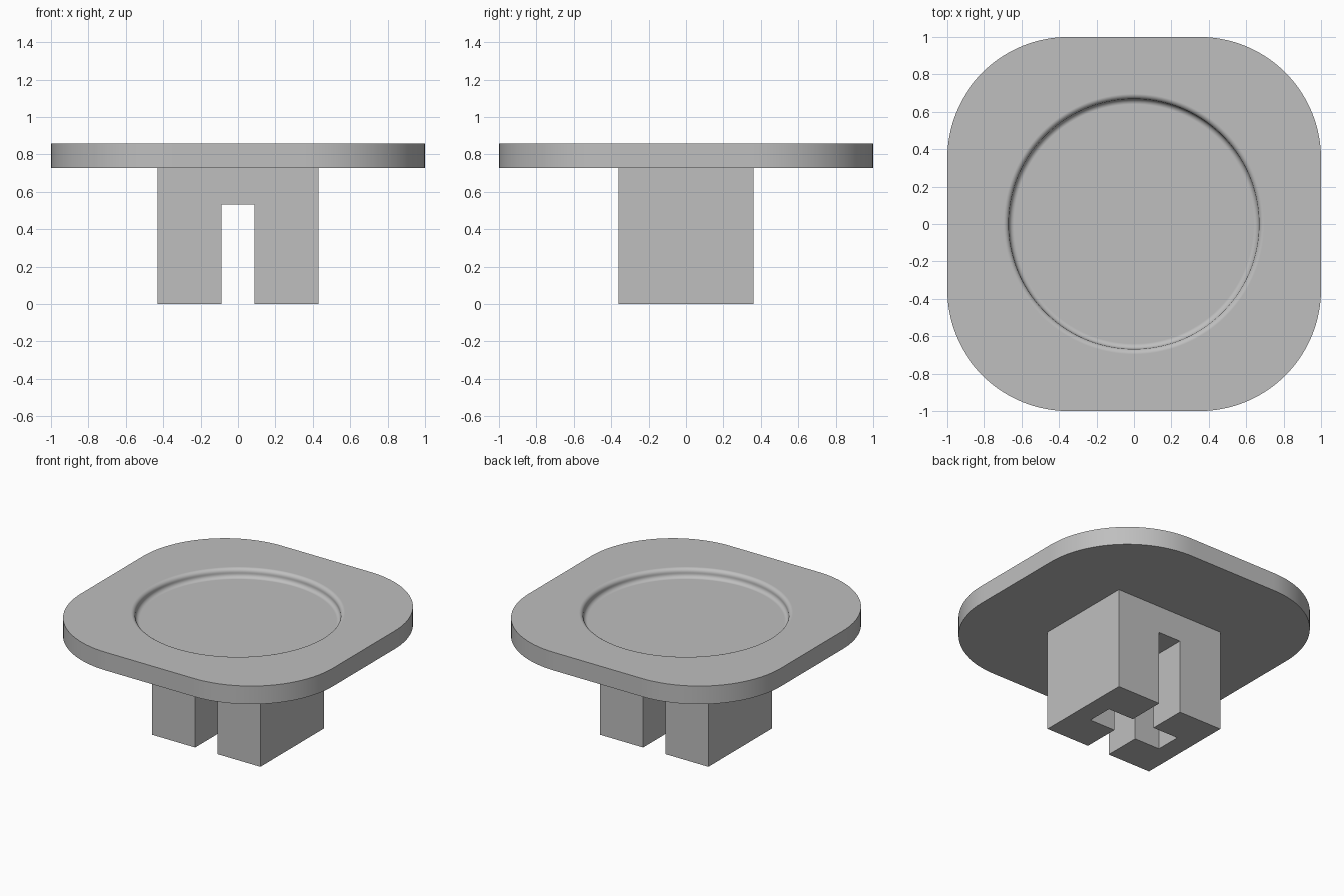
import bpy
import bmesh
from math import pi, sin, cos, atan2

cube = bpy.data.objects.get("Cube")
if cube:
    bpy.data.objects.remove(cube, do_unlink=True)

GREY = (0.52, 0.52, 0.52, 1)
grey = bpy.data.materials.new("plain_grey")
grey.use_nodes = True
grey.diffuse_color = GREY
grey.node_tree.nodes["Principled BSDF"].inputs["Base Color"].default_value = GREY

BOTTOM, TOP = 0.727, 0.857       # plate heights
RIM, FILLET, DEPTH = 0.668, 0.028, 0.062   # round recess


def add_object(name, bm):
    bmesh.ops.recalc_face_normals(bm, faces=bm.faces[:])
    mesh = bpy.data.meshes.new(name)
    bm.to_mesh(mesh)
    bm.free()
    mesh.materials.append(grey)
    obj = bpy.data.objects.new(name, mesh)
    bpy.context.collection.objects.link(obj)
    return obj


def prism(name, outline, low, high):
    bm = bmesh.new()
    face = bm.faces.new([bm.verts.new((x, y, low)) for x, y in outline])
    made = bmesh.ops.extrude_face_region(bm, geom=[face])["geom"]
    moved = [v for v in made if isinstance(v, bmesh.types.BMVert)]
    bmesh.ops.translate(bm, verts=moved, vec=(0, 0, high - low))
    return add_object(name, bm)


def rounded_square(radius, arc_steps, side_steps):
    """Outline with evenly divided corners and sides."""
    c, points = 1 - radius, []
    for quarter in range(4):
        base = quarter * pi / 2
        corner = [(c + radius * cos(i / arc_steps * pi / 2),
                   c + radius * sin(i / arc_steps * pi / 2)) for i in range(arc_steps + 1)]
        side = [(c - 2 * c * i / side_steps, 1) for i in range(1, side_steps)]
        points += [(x * cos(base) - y * sin(base), x * sin(base) + y * cos(base))
                   for x, y in corner + side]
    return points


# Plate: outer wall, flat top, then a rounded step down to the recess floor
outline = rounded_square(0.65, 28, 16)
angles = [atan2(y, x) for x, y in outline]
steps = [i / 6 * pi / 2 for i in range(7)]
profile = [(RIM + FILLET * (1 - sin(a)), TOP - FILLET * (1 - cos(a))) for a in steps]
profile += [(RIM - FILLET * (1 - cos(a)), TOP - DEPTH + FILLET * (1 - sin(a))) for a in steps]

bm = bmesh.new()
rings = [[bm.verts.new((x, y, z)) for x, y in outline] for z in (BOTTOM, TOP)]
rings += [[bm.verts.new((r * cos(a), r * sin(a), z)) for a in angles] for r, z in profile]
count = len(outline)
for lower, upper in zip(rings, rings[1:]):
    for i in range(count):
        j = (i + 1) % count
        bm.faces.new((lower[i], lower[j], upper[j], upper[i]))
bm.faces.new(rings[0])
bm.faces.new(rings[-1])
plate = add_object("plate", bm)

bpy.ops.object.select_all(action="DESELECT")
plate.select_set(True)
bpy.context.view_layer.objects.active = plate
bpy.ops.object.shade_smooth_by_angle(angle=pi / 6)
weighted = plate.modifiers.new("even_shading", "WEIGHTED_NORMAL")
weighted.keep_sharp = True

# Stem: block with a slot from front to back and a closed cross arm
stem = prism("stem", [(-0.43, -0.36), (0.43, -0.36), (0.43, 0.36), (-0.43, 0.36)], 0, 0.74)
quarter = [(0.29, 0.093), (0.088, 0.093), (0.088, 0.5)]
cross = []
for sx, sy in ((1, 1), (-1, 1), (-1, -1), (1, -1)):
    part = [(x * sx, y * sy) for x, y in quarter]
    cross += part if sx * sy > 0 else part[::-1]
cutter = prism("slot_cutter", cross, -0.1, 0.533)
cutter.hide_render = True
cutter.hide_set(True)
cut = stem.modifiers.new("slot", "BOOLEAN")
cut.operation = "DIFFERENCE"
cut.solver = "EXACT"
cut.object = cutter
